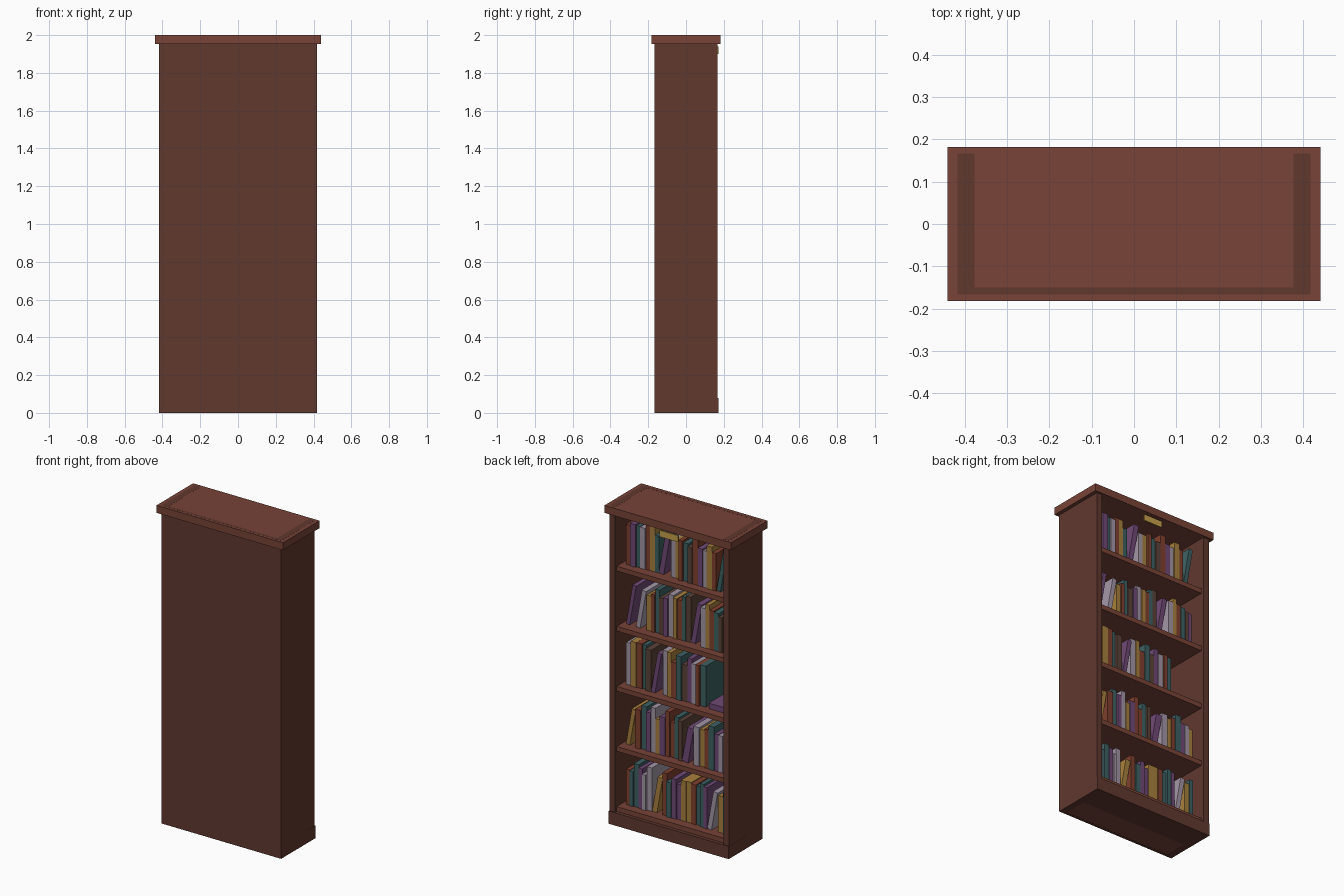
import bpy, math, random
from mathutils import Matrix, Vector

if "Cube" in bpy.data.objects:
    bpy.data.objects.remove(bpy.data.objects["Cube"])

random.seed(4)


def material(name, rgb):
    """Material from an sRGB colour, stored as linear."""
    m = bpy.data.materials.new(name)
    m.diffuse_color = (*[((c + 0.055) / 1.055) ** 2.4 for c in rgb], 1)
    m.use_nodes = True
    m.node_tree.nodes["Principled BSDF"].inputs["Base Color"].default_value = m.diffuse_color
    return m


wood = material("wood", (0.38, 0.22, 0.183))
light_wood = material("light_wood", (0.47, 0.263, 0.215))
brass = material("brass", (0.78, 0.63, 0.30))
covers = {
    "p": material("purple_cover", (0.44, 0.29, 0.46)),
    "t": material("teal_cover", (0.24, 0.38, 0.39)),
    "g": material("grey_cover", (0.64, 0.59, 0.65)),
    "y": material("yellow_cover", (0.66, 0.50, 0.24)),
    "r": material("red_cover", (0.50, 0.25, 0.18)),
    "d": material("brown_cover", (0.36, 0.26, 0.22)),
}


def box(name, x, y, z, mat, matrix=None):
    """Box from (min, max) ranges, optionally moved by a matrix."""
    verts = [Vector((a, b, c)) for a in x for b in y for c in z]
    if matrix:
        verts = [matrix @ v for v in verts]
    faces = [(0, 1, 3, 2), (4, 6, 7, 5), (0, 4, 5, 1), (2, 3, 7, 6), (0, 2, 6, 4), (1, 5, 7, 3)]
    me = bpy.data.meshes.new(name)
    me.from_pydata(verts, [], faces)
    me.materials.append(mat)
    ob = bpy.data.objects.new(name, me)
    bpy.context.collection.objects.link(ob)
    return ob


# Case: side and back edges show as a dark inlay in the top board
box("left_side", (-0.417, -0.377), (-0.167, 0.167), (0, 2.0004), wood)
box("right_side", (0.377, 0.417), (-0.167, 0.167), (0, 2.0004), wood)
box("back_panel", (-0.377, 0.377), (-0.167, -0.15), (0, 2.0004), wood)
box("top_board", (-0.44, 0.44), (-0.182, 0.182), (1.953, 2.0), light_wood)
box("plinth", (-0.4175, 0.4175), (0.0, 0.172), (0, 0.08), wood)
box("name_plate", (-0.065, 0.065), (0.163, 0.172), (1.9, 1.94), brass)

# Shelves, lowest first
shelf_tops = [0.11 + 0.378 * i for i in range(5)]
for i, z in enumerate(shelf_tops):
    box(f"shelf_{i + 1}", (-0.377, 0.377), (-0.15, 0.15), (0.001 if i == 0 else z - 0.03, z), light_wood)

# Books: one letter per cover colour, a capital leans; rows run from +x to -x
rows = [
    ("rttpggYrtppyyrttpGyt", -0.355),
    ("YrtpgyprrtdPgyrtpgy", -0.355),
    ("gyrtdPgyrtdpgrt", -0.2),
    ("PGyrtdpgyrtdPgyrtdp", -0.355),
    ("rptgrytPgyrtdrpgyrT", -0.355),
]
lean = math.radians(10)
for i, (row, x_end) in enumerate(rows):
    z = shelf_tops[i]
    specs = [(c, random.uniform(0.026, 0.04), random.uniform(0.215, 0.285),
              random.uniform(0.19, 0.22)) for c in row]
    x = 0.352
    gaps = sum(h * math.sin(lean) for c, t, h, d in specs if c.isupper())
    scale = (x - x_end - gaps) / sum(t for c, t, h, d in specs)
    for n, (c, t, h, d) in enumerate(specs):
        t *= scale
        x -= t
        angle = -lean if c.isupper() else 0
        m = Matrix.Translation((x, 0, z)) @ Matrix.Rotation(angle, 4, "Y")
        front = 0.095 + random.uniform(-0.008, 0.008)
        box(f"book_{i + 1}_{n + 1}", (0, t - 0.001), (front - d, front), (0, h), covers[c.lower()], m)
        if angle:
            x -= h * math.sin(lean)

# Flat book at the end of the middle shelf
z = shelf_tops[2]
box("flat_book", (-0.36, -0.225), (-0.11, 0.095), (z, z + 0.035), covers["p"])
